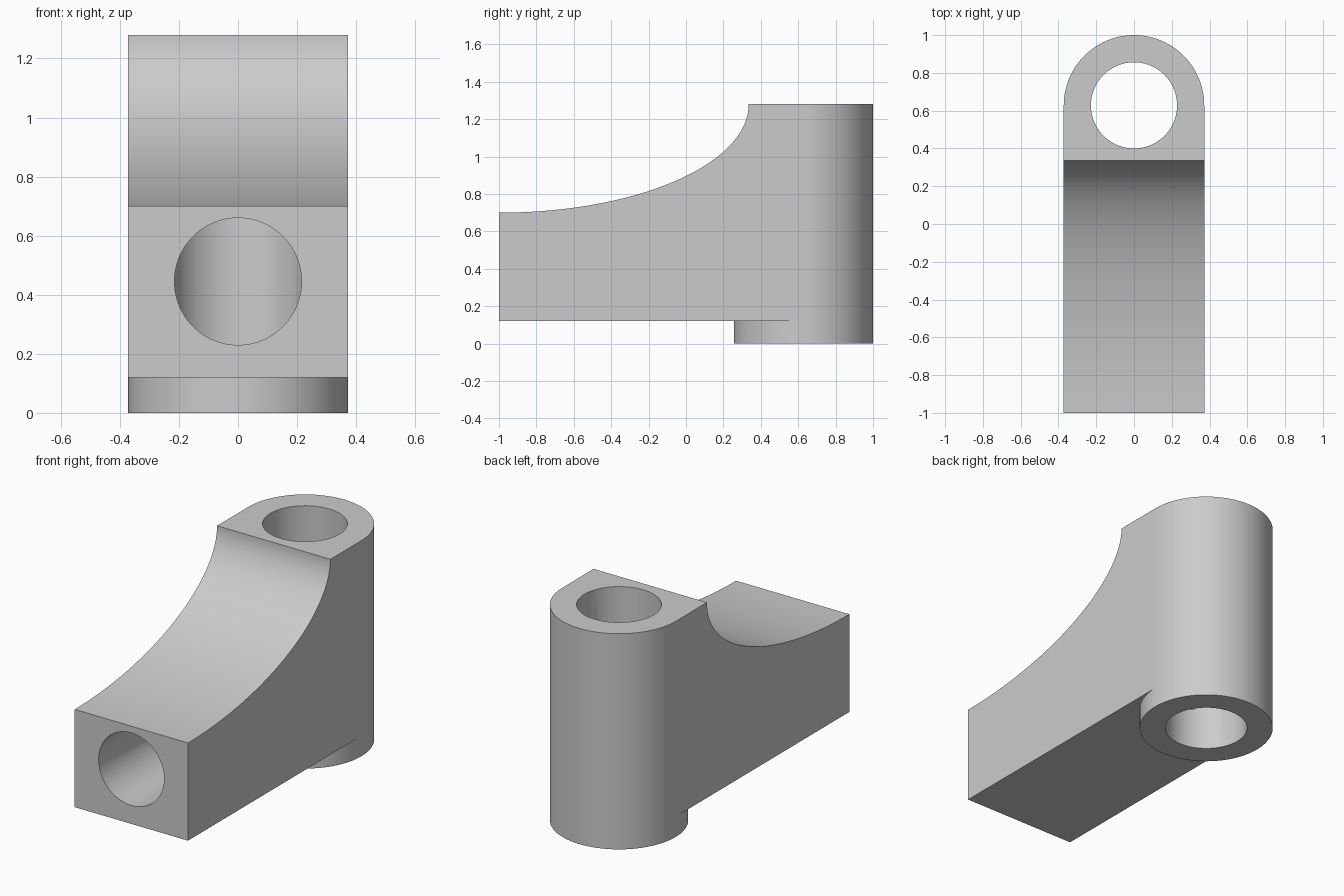
import bpy, bmesh, math

if "Cube" in bpy.data.objects:
    bpy.data.objects.remove(bpy.data.objects["Cube"])

HALF_W = 0.372            # half width, also the boss radius
BOSS_Y = 1 - HALF_W       # boss and vertical bore centre
LOW, TOP = 0.12, 1.28     # underside of the arm, top of the boss
SEG = 96

grey = bpy.data.materials.new("plain grey")
grey.diffuse_color = (0.6, 0.6, 0.6, 1)
grey.use_nodes = True
grey.node_tree.nodes["Principled BSDF"].inputs["Base Color"].default_value = grey.diffuse_color


def prism(name, points, axis, lo, hi):
    """Extrude a 2D outline along the x, y or z axis."""
    place = {"x": lambda a, b, t: (t, a, b),
             "y": lambda a, b, t: (a, t, b),
             "z": lambda a, b, t: (a, b, t)}[axis]
    bm = bmesh.new()
    ends = [[bm.verts.new(place(a, b, t)) for a, b in points] for t in (lo, hi)]
    bm.faces.new(ends[0])
    bm.faces.new(ends[1])
    n = len(points)
    for i in range(n):
        j = (i + 1) % n
        bm.faces.new((ends[0][i], ends[0][j], ends[1][j], ends[1][i]))
    bmesh.ops.recalc_face_normals(bm, faces=bm.faces)
    mesh = bpy.data.meshes.new(name)
    bm.to_mesh(mesh)
    bm.free()
    mesh.materials.append(grey)
    obj = bpy.data.objects.new(name, mesh)
    bpy.context.collection.objects.link(obj)
    return obj


def arc(ca, cb, ra, rb, first, last, steps):
    """Points on an ellipse between two angles, both ends included."""
    angles = [first + (last - first) * i / steps for i in range(steps + 1)]
    return [(ca + ra * math.cos(t), cb + rb * math.sin(t)) for t in angles]


def circle(ca, cb, r):
    return arc(ca, cb, r, r, 0, math.tau, SEG)[:-1]


# Body: rounded plan outline at full height
plan = [(-HALF_W, -1), (HALF_W, -1)] + arc(0, BOSS_Y, HALF_W, HALF_W, 0, math.pi, SEG // 2)
body = prism("bracket_body", plan, "z", 0, TOP)

# Concave sweep over the arm
sweep = arc(-1, TOP, 1.335, 0.58, -math.pi / 2, 0, 64)
sweep += [(0.335, 1.5), (-1.2, 1.5), (-1.2, 0.70)]

# Clearance under the arm, leaving the round foot
step = math.tau / SEG
under = arc(0, BOSS_Y, HALF_W, HALF_W, math.pi + step, math.tau - step, SEG // 2 - 2)
end_y = under[0][1]
under += [(0.6, end_y), (0.6, -1.2), (-0.6, -1.2), (-0.6, end_y)]

cutters = [
    prism("sweep_cutter", sweep, "x", -0.6, 0.6),
    prism("underside_cutter", under, "z", -0.2, LOW),
    prism("vertical_bore_cutter", circle(0, BOSS_Y, 0.228), "z", -0.2, 1.6),
    # The arm bore runs into the vertical bore
    prism("arm_bore_cutter", circle(0, 0.445, 0.215), "y", -1.2, BOSS_Y),
]

bpy.context.view_layer.objects.active = body
for cutter in cutters:
    cutter.hide_render = True
    mod = body.modifiers.new(cutter.name, "BOOLEAN")
    mod.operation = "DIFFERENCE"
    mod.solver = "EXACT"
    mod.object = cutter
    bpy.ops.object.modifier_apply(modifier=mod.name)
    bpy.data.objects.remove(cutter)

# Smooth curved walls, sharp edges
bpy.ops.object.select_all(action="DESELECT")
body.select_set(True)
bpy.ops.object.shade_smooth_by_angle(angle=math.radians(30))
